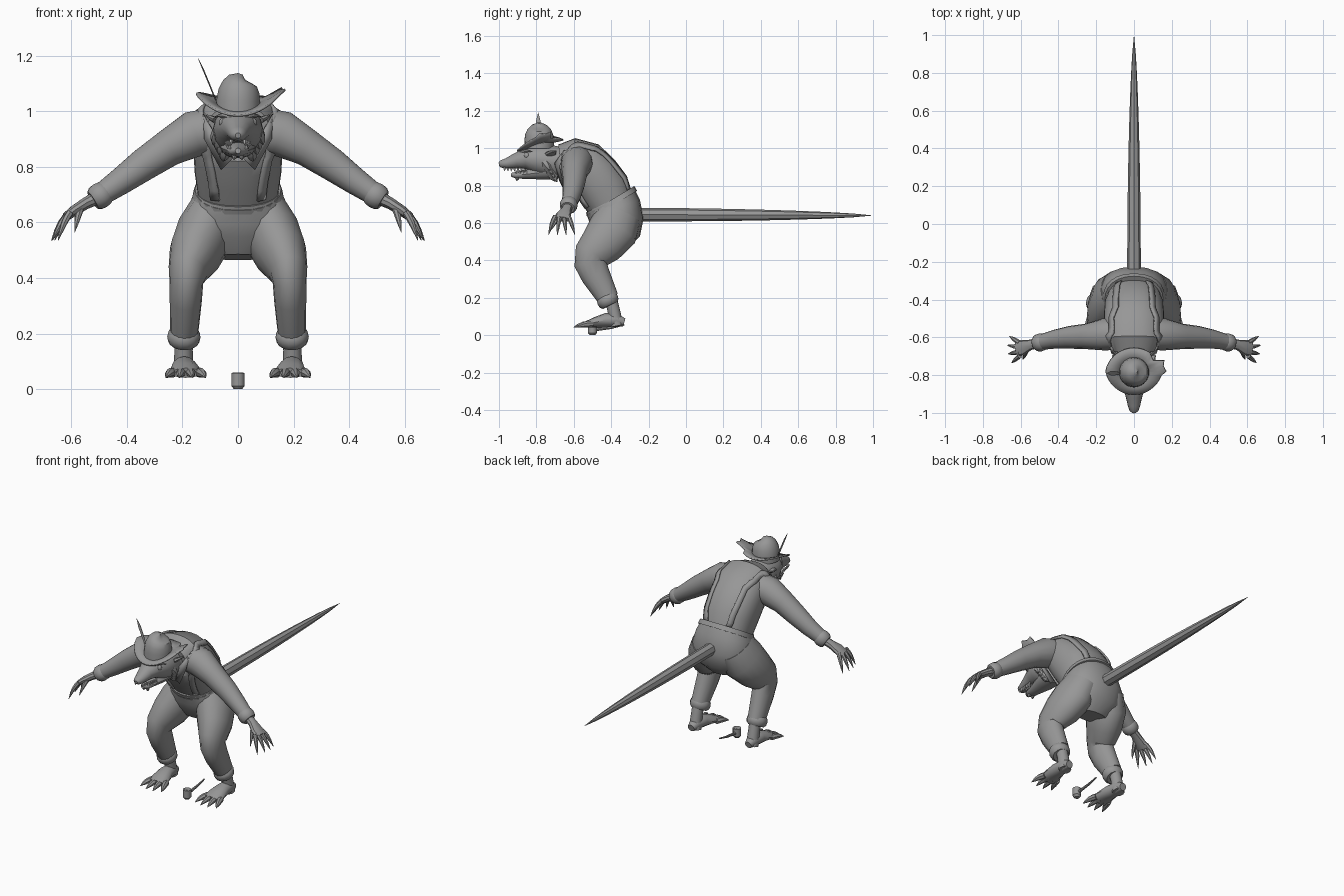
import bpy, bmesh
from math import sin, cos, pi, radians, copysign
from mathutils import Vector, Matrix
from mathutils.bvhtree import BVHTree

if "Cube" in bpy.data.objects:
    bpy.data.objects.remove(bpy.data.objects["Cube"])


def material(name, value):
    mat = bpy.data.materials.new(name)
    mat.use_nodes = True
    mat.diffuse_color = (value, value, value, 1)
    mat.node_tree.nodes["Principled BSDF"].inputs["Base Color"].default_value = mat.diffuse_color
    return mat


grey = material("mid grey", .31)
white = material("tooth white", .9)
ACROSS_X, ACROSS_Y = Vector((1, 0, 0)), Vector((0, 1, 0))


def finish(name, bm, mat=grey, smooth=True, thickness=None):
    """Turn a bmesh into a named object, smooth except at sharp edges."""
    bmesh.ops.recalc_face_normals(bm, faces=bm.faces)
    mesh = bpy.data.meshes.new(name)
    bm.to_mesh(mesh)
    bm.free()
    mesh.materials.append(mat)
    if smooth:
        mesh.polygons.foreach_set("use_smooth", [True] * len(mesh.polygons))
        mesh.set_sharp_from_angle(angle=radians(35))
    obj = bpy.data.objects.new(name, mesh)
    bpy.context.collection.objects.link(obj)
    if thickness:
        modifier = obj.modifiers.new("thickness", "SOLIDIFY")
        modifier.thickness, modifier.offset = thickness, 0
    return obj


def bridge(bm, loops):
    for lower, upper in zip(loops, loops[1:]):
        for k in range(len(lower)):
            bm.faces.new((lower[k - 1], lower[k], upper[k], upper[k - 1]))


def add_loft(bm, rings, side, sides, power=1):
    """Skin oval rings (x, y, z, half width, optional half depth) along their path."""
    points = [Vector(ring[:3]) for ring in rings]
    loops = []
    for i, ring in enumerate(rings):
        along = (points[min(i + 1, len(points) - 1)] - points[max(i - 1, 0)]).normalized()
        wide = (side - along * side.dot(along)).normalized()
        deep = along.cross(wide)
        loop = []
        for k in range(sides):
            c, d = cos(2 * pi * k / sides), sin(2 * pi * k / sides)
            c, d = copysign(abs(c) ** power, c), copysign(abs(d) ** power, d)
            loop.append(bm.verts.new(points[i] + wide * c * ring[3] + deep * d * ring[-1]))
        loops.append(loop)
    bridge(bm, loops)
    bm.faces.new(loops[0][::-1])
    bm.faces.new(loops[-1])


def loft(name, rings, side=ACROSS_X, sides=14, power=1, smooth=True, mirror=1):
    bm = bmesh.new()
    add_loft(bm, [(ring[0] * mirror, *ring[1:]) for ring in rings], side, sides, power)
    return finish(name, bm, smooth=smooth)


def middle(rings):
    return [(0, *ring) for ring in rings]


def add_taper(bm, base, tip, radius, arch=0):
    """Rounded point, used for digits, claws, fur and teeth."""
    base, tip = Vector(base), Vector(tip)
    rings = []
    for i in range(5):
        t = i / 4
        point = base.lerp(tip, t)
        point.z += arch * sin(pi * t)
        rings.append((*point, radius * max(1 - t ** 3, .08)))
    add_loft(bm, rings, (tip - base).orthogonal(), 7)


def cuff(name, start, end, radius, side):
    """Short bulging band between two points."""
    rings = []
    for f in (0, .2, .5, .8, 1):
        rings.append((*Vector(start).lerp(Vector(end), f),
                      radius * (.75 + .25 * sin(pi * f) ** .5)))
    loft(name, rings, side)


# Shirt, trousers seat and waistband
torso = loft("shirt_torso", middle([
    (-.39, .67, .14, .12), (-.44, .78, .156, .143), (-.49, .85, .16, .14),
    (-.55, .92, .16, .13), (-.61, .95, .15, .105), (-.67, .94, .11, .08)]),
    sides=24, power=.88)
loft("trouser_seat", middle([
    (-.405, .718, .15, .145), (-.387, .68, .17, .147), (-.37, .61, .19, .145),
    (-.37, .54, .165, .125), (-.38, .475, .09, .07)]), sides=20, power=.9)
loft("waistband", middle([(-.405, .72, .155, .15), (-.39, .695, .164, .15)]),
     sides=24, power=.9)

# Tail with flat facets
steps = 12
loft("tail", middle([
    (-.25 + 1.25 * i / steps, .645 - .005 * i / steps,
     .036 * max(1 - (i / steps) ** 2, .001) ** .7) for i in range(steps + 1)]),
    sides=8, smooth=False)

# Neck, head and jaw
loft("neck", middle([(-.6, .93, .1, .09), (-.74, .915, .08, .075)]))
loft("head", middle([
    (-.66, .925, .085, .08), (-.73, .93, .092, .09), (-.8, .94, .088, .078),
    (-.86, .944, .064, .056), (-.91, .932, .045, .042),
    (-.96, .918, .033, .028), (-.99, .915, .023, .02), (-1, .913, .01)]))
loft("lower_jaw", middle([
    (-.7, .88, .07, .05), (-.79, .868, .06, .036), (-.86, .86, .04, .025),
    (-.91, .855, .028, .018), (-.935, .858, .01)]))
tuft, teeth = bmesh.new(), bmesh.new()
for s in (-1, 1):
    add_taper(tuft, (s * .01, -.9, .85), (s * .015, -.905, .825), .012)
    for i in range(7):
        x, y, z = s * (.024 + .003 * i), .018 * i - .97, .898 - .001 * i
        add_taper(teeth, (x, y, z), (x, y, z - .02), .006)
        if i > 2:
            y += .008
            add_taper(teeth, (x * .9, y, .864), (x * .9, y, .884), .005)
finish("chin_tuft", tuft)
finish("teeth", teeth, white)

# Hat: leaning crown, curled brim with a torn edge, and feather
loft("hat_crown", [
    (.02 * t * t, -.785, 1 + .125 * sin(pi / 2 * t), .08 * max(1 - t ** 3, .1))
    for t in (0, .2, .4, .6, .75, .9, 1)], side=ACROSS_Y, sides=18)
bm = bmesh.new()
count, loops = 36, []
torn = {0: .02, 1: .012, 2: .028, 3: -.02, 4: -.012}
for part in (.4, .7, 1):
    loop = []
    for k in range(count):
        a = 2 * pi * k / count
        edge = part * (.15 - .026 * abs(sin(a)) + part * torn.get(k, 0))
        x, y = edge * cos(a), edge * sin(a)
        loop.append(bm.verts.new((x, y - .78, 1.015 + .24 * y + 2.2 * x * x)))
    loops.append(loop)
bridge(bm, loops)
finish("hat_brim", bm, thickness=.008)
loft("feather", [(-.08, -.79, 1.04, .006, .003), (-.1, -.79, 1.09, .011, .003),
                 (-.125, -.79, 1.15, .011, .003), (-.143, -.79, 1.19, .001)],
     side=ACROSS_Y, sides=6)

# Pipe lying on the ground
loft("pipe_bowl", middle([(-.5, 0, .015), (-.5, .012, .024), (-.5, .058, .024),
                          (-.5, .06, .016), (-.5, .03, .014)]), sides=12)
loft("pipe_stem", middle([(-.485, .03, .009), (-.4, .04, .007), (-.33, .056, .004)]),
     sides=8)

surface = BVHTree.FromPolygons([v.co for v in torso.data.vertices],
                               [p.vertices[:] for p in torso.data.polygons])


def brace(name, s):
    """Ribbon snapped onto the shirt surface, from back waist to front waist."""
    guide = [Vector((x * s, y, z)) for x, y, z in (
        (.085, -.27, .77), (.115, -.42, .99), (.14, -.57, 1.04),
        (.155, -.67, .96), (.135, -.66, .84), (.085, -.53, .63))]
    snapped = []
    for start, end in zip(guide, guide[1:]):
        for i in range(6):
            snapped.append(surface.find_nearest(start.lerp(end, i / 6))[:2])
    bm = bmesh.new()
    last = None
    for i, (point, normal) in enumerate(snapped):
        along = snapped[min(i + 1, len(snapped) - 1)][0] - snapped[max(i - 1, 0)][0]
        side = along.cross(normal).normalized() * .017
        row = [bm.verts.new(point + side * f + normal * .005) for f in (-1, 1)]
        if last:
            bm.faces.new((last[0], last[1], row[1], row[0]))
        last = row
    finish(name, bm, thickness=.01)


for s, label in ((1, "left_"), (-1, "right_")):
    brace(label + "brace", s)

    # Sleeve, cuff and palm
    loft(label + "sleeve", [
        (.09, -.58, .93, .085), (.16, -.585, .918, .085), (.25, -.595, .868, .068),
        (.34, -.6, .808, .06), (.42, -.61, .75, .05), (.5, -.627, .695, .04)],
        ACROSS_Y, mirror=s)
    cuff(label + "sleeve_cuff", (s * .47, -.622, .713), (s * .523, -.632, .68),
         .048, ACROSS_Y)
    loft(label + "palm", [
        (.51, -.63, .688, .026), (.55, -.64, .668, .028, .022),
        (.59, -.655, .642, .042, .02), (.62, -.662, .62, .04, .016)],
        ACROSS_Y, sides=10, mirror=s)

    # Four fingers and a thumb, bending down to claws
    bm = bmesh.new()
    for i, reach in enumerate((0, .012, .008, -.012)):
        y = -.63 - .023 * i
        add_taper(bm, (s * .605, y, .635), (s * (.66 + reach), y + .036 - .024 * i, .535),
                  .013, .012)
    add_taper(bm, (s * .565, -.66, .655), (s * .588, -.718, .565), .013, .01)
    finish(label + "fingers", bm)

    # Trouser leg and cuff
    loft(label + "trouser_leg", [
        (.09, -.36, .64, .09, .12), (.12, -.39, .56, .105, .135),
        (.155, -.45, .485, .095, .118), (.18, -.505, .425, .072, .098),
        (.186, -.512, .385, .061, .086), (.188, -.483, .32, .058, .078),
        (.194, -.415, .195, .05, .057)], sides=16, mirror=s)
    cuff(label + "trouser_cuff", (s * .194, -.432, .215), (s * .196, -.405, .16),
         .06, ACROSS_X)

    # Ankle, foot and clawed toes
    loft(label + "ankle", [(.195, -.405, .2, .034), (.196, -.388, .14, .033),
                           (.196, -.37, .05, .036)], sides=12, mirror=s)
    loft(label + "foot", [
        (.196, -.33, .068, .022), (.196, -.37, .08, .036), (.194, -.43, .08, .044, .038),
        (.19, -.49, .068, .056, .027), (.188, -.53, .058, .056, .018)],
        sides=12, mirror=s)
    bm = bmesh.new()
    for f in (-1.5, -.5, .5, 1.5):
        add_taper(bm, (s * (.188 + f * .03), -.5, .06),
                  (s * (.188 + f * .048), -.61 + abs(f) * .016, .042), .018, .006)
    finish(label + "toes", bm)

    # Eye, brow, ear and cheek fur
    bm = bmesh.new()
    bmesh.ops.create_uvsphere(bm, u_segments=12, v_segments=8, radius=.017,
                              matrix=Matrix.Translation((s * .052, -.85, .96)))
    finish(label + "eye", bm)
    bm = bmesh.new()
    add_taper(bm, (s * .02, -.885, .975), (s * .085, -.82, .98), .01, .008)
    finish(label + "brow", bm)
    loft(label + "ear", [(.075, -.735, .965, .026, .012), (.095, -.715, .975, .026, .01),
                         (.113, -.695, .985, .004)], ACROSS_Y, sides=8, mirror=s)
    bm = bmesh.new()
    for i in range(4):
        y, z = .012 * i, .02 * i
        add_taper(bm, (s * (.07 - .008 * i), y - .755, .925 - z),
                  (s * (.09 - y), y - .725, .88 - z), .024)
    finish(label + "cheek_fur", bm)

    # Pointed shirt collar
    bm = bmesh.new()
    bm.faces.new([bm.verts.new((s * x, y, z)) for x, y, z in (
        (.125, -.65, .99), (.12, -.68, .9), (.06, -.655, .79),
        (.02, -.675, .83), (.085, -.7, .92))])
    finish(label + "collar_point", bm, thickness=.01)
